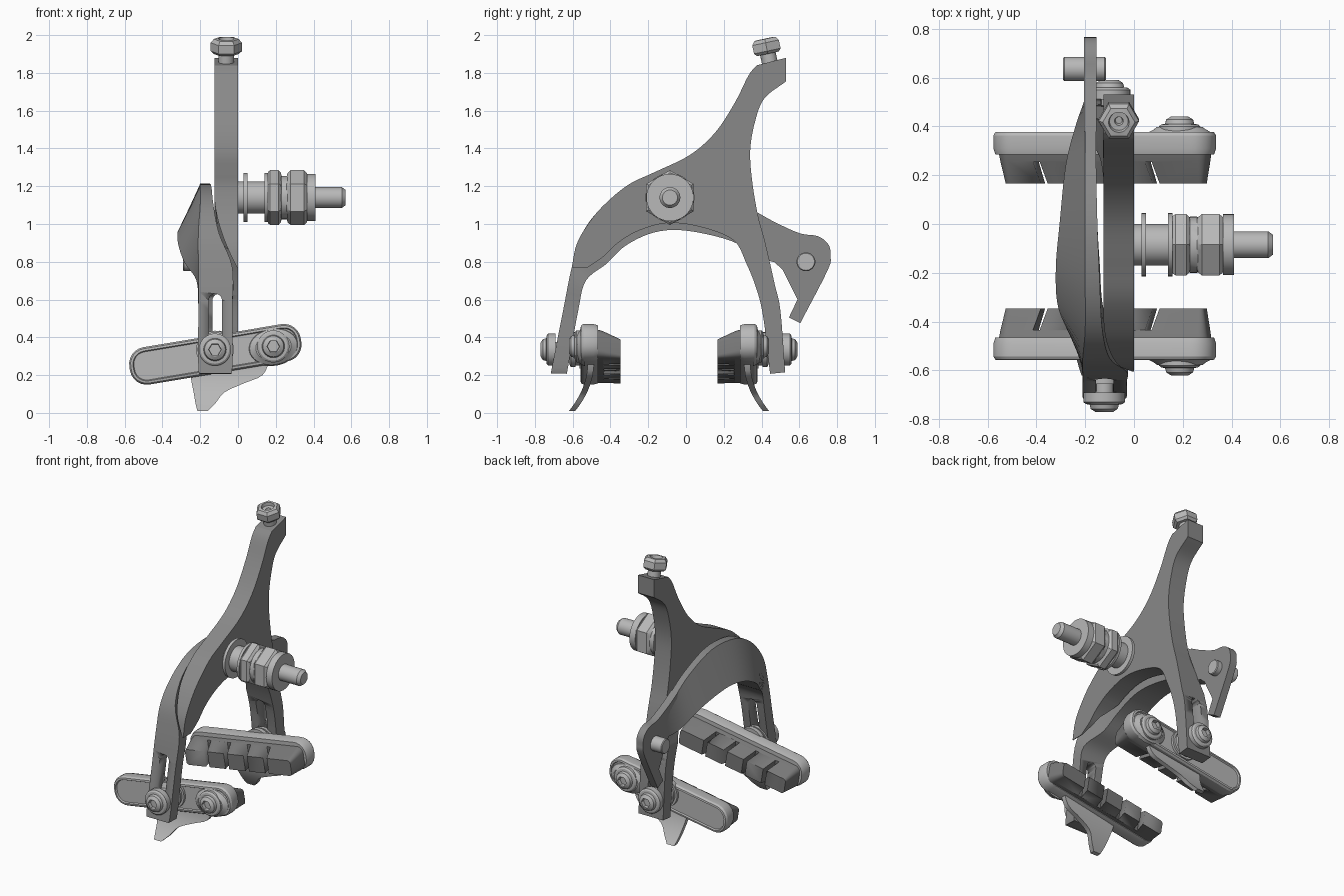
import bpy, bmesh, math
from mathutils import Matrix, Vector

if "Cube" in bpy.data.objects:
    bpy.data.objects.remove(bpy.data.objects["Cube"])


def material(name, value):
    m = bpy.data.materials.new(name)
    m.use_nodes = True
    m.diffuse_color = (value, value, value, 1)
    m.node_tree.nodes["Principled BSDF"].inputs["Base Color"].default_value = (value, value, value, 1)
    return m


DARK = material("dark anodised grey", 0.25)
STEEL = material("light steel grey", 0.48)
RUBBER = material("rubber grey", 0.19)
T = Matrix.Translation


def rot(deg, axis):
    return Matrix.Rotation(math.radians(deg), 4, axis)


def finish(name, bm, mat, matrix=Matrix()):
    bm.transform(matrix)
    bmesh.ops.recalc_face_normals(bm, faces=bm.faces)
    me = bpy.data.meshes.new(name)
    bm.to_mesh(me)
    bm.free()
    me.materials.append(mat)
    ob = bpy.data.objects.new(name, me)
    bpy.context.collection.objects.link(ob)
    bpy.ops.object.select_all(action='DESELECT')
    ob.select_set(True)
    bpy.context.view_layer.objects.active = ob
    bpy.ops.object.shade_smooth_by_angle(angle=math.radians(30))
    return ob


def loft(rings, bm=None):
    """Skin closed rings of points and cap both ends."""
    if bm is None:
        bm = bmesh.new()
    loops = [[bm.verts.new(p) for p in ring] for ring in rings]
    for a, b in zip(loops, loops[1:]):
        for i in range(len(a)):
            j = (i + 1) % len(a)
            bm.faces.new((a[i], a[j], b[j], b[i]))
    bm.faces.new(loops[0])
    bm.faces.new(loops[-1])
    return bm


def smooth(points, steps=5):
    """Spline through points of any dimension."""
    pts = [Vector(p) for p in points]
    pts = [2 * pts[0] - pts[1]] + pts + [2 * pts[-1] - pts[-2]]
    out = []
    for a, b, c, d in zip(pts, pts[1:], pts[2:], pts[3:]):
        for s in range(steps):
            t = s / steps
            out.append(0.5 * (2 * b + (c - a) * t + (2 * a - 5 * b + 4 * c - d) * t * t
                              + (3 * b - a - 3 * c + d) * t ** 3))
    return out + [pts[-2]]


def turned(name, profile, matrix, n=36):
    """Turn (radius, height) pairs about z; a negative radius makes a hexagon."""
    rings = []
    for r, h in profile:
        ring = []
        for i in range(n):
            a = 2 * math.pi * i / n
            k = abs(r)
            if r < 0:
                k *= math.cos(math.pi / 6) / math.cos(a % (math.pi / 3) - math.pi / 6)
            ring.append((k * math.cos(a), k * math.sin(a), h))
        rings.append(ring)
    return finish(name, loft(rings), STEEL, matrix)


def rounded(w, h, r, y, lift=0):
    """Rounded rectangle in the xz plane, w and h being half sizes."""
    ring = []
    for q, (sx, sz) in enumerate(((1, 1), (-1, 1), (-1, -1), (1, -1))):
        for s in range(7):
            a = math.pi / 2 * (q + s / 6)
            ring.append((sx * (w - r) + r * math.cos(a), y,
                         lift + sz * (h - r) + r * math.sin(a)))
    return ring


def cut(ob, bm):
    cutter = finish("cutter", bm, ob.data.materials[0])
    cutter.hide_render = True
    mod = ob.modifiers.new("cut", 'BOOLEAN')
    mod.operation, mod.solver, mod.object = 'DIFFERENCE', 'EXACT', cutter
    bpy.context.view_layer.objects.active = ob
    bpy.ops.object.modifier_apply(modifier="cut")
    bpy.data.objects.remove(cutter)


def slot(x, y):
    return loft([[(x + p[0], p[1], p[2]) for p in rounded(.035, .15, .034, y + dy, .48)]
                 for dy in (-.2, .2)])


# Lever arm: flat profile, thinned toward the front tip, widened in the rear leg
top = [(-.605, .77), (-.58, .89), (-.525, .99), (-.445, 1.09), (-.31, 1.205), (-.165, 1.275),
       (.02, 1.365), (.155, 1.485), (.26, 1.645), (.33, 1.785), (.375, 1.84)]
back = [(.53, 1.755), (.415, 1.665), (.365, 1.54), (.34, 1.39), (.35, 1.23), (.38, 1.05),
        (.42, .9), (.47, .68), (.5, .54), (.525, .215)]
under = [(.445, .207), (.41, .5), (.375, .65), (.32, .79), (.25, .915), (.075, .985),
         (-.1, 1.005), (-.25, .965), (-.36, .9), (-.44, .825), (-.52, .77)]
outline = smooth(top) + [Vector((.53, 1.88))] + smooth(back) + smooth(under)
bm = loft([[(x, p[0], p[1]) for p in outline] for x in (-.125, 0)])
for co, no in (((0, 0, .95), (0, 0, 1)), ((0, 0, .82), (0, 0, 1)), ((0, 0, .7), (0, 0, 1)),
               ((0, -.3, 0), (0, 1, 0)), ((0, -.4, 0), (0, 1, 0))):
    bmesh.ops.bisect_plane(bm, geom=bm.verts[:] + bm.edges[:] + bm.faces[:],
                           plane_co=co, plane_no=no)
for v in bm.verts:
    if v.co.x < -.06:
        if v.co.y < -.3:
            thin = min(1, max(0, (1.15 - v.co.z) / .38)) ** 1.7
            v.co.x += .12 * thin * min(1, (-.3 - v.co.y) / .1)
        elif v.co.y > .2 and v.co.z < .95:
            v.co.x -= .065 * min(1, (.95 - v.co.z) / .25)
cut(finish("lever_arm", bm, DARK), slot(-.1, .45))

# Curved arm: outer y z, inner y z, outer left x, inner left x, right x
stations = [(-.715, .215, -.63, .207, -.195, -.195, -.045),
            (-.71, .24, -.625, .24, -.21, -.21, -.03),
            (-.65, .545, -.57, .545, -.21, -.21, -.03),
            (-.605, .77, -.53, .7, -.21, -.22, -.03),
            (-.55, .95, -.42, .79, -.21, -.28, -.1),
            (-.43, 1.1, -.32, .885, -.2, -.315, -.13),
            (-.25, 1.19, -.17, .955, -.2, -.32, -.14),
            (0, 1.21, 0, .965, -.2, -.305, -.15),
            (.25, 1.13, .24, .91, -.2, -.28, -.155),
            (.42, 1.03, .4, .82, -.2, -.24, -.155),
            (.54, .975, .5, .79, -.2, -.205, -.155)]
bm = loft([[(s[6], s[0], s[1]), (s[4], s[0], s[1]), (s[5], s[2], s[3]), (s[6], s[2], s[3])]
           for s in smooth(stations)])
cut(finish("curved_arm", bm, DARK), slot(-.12, -.62))

# Cable bracket and its clamp bolt
edge = smooth([(.38, 1.06), (.48, 1.005), (.605, .95), (.7, .935), (.755, .89), (.765, .83),
               (.75, .755), (.605, .475)], 4)
edge += [Vector(p) for p in ((.545, .505), (.59, .6), (.51, .76), (.42, .84))]
finish("cable_bracket", loft([[(x, p[0], p[1]) for p in edge] for x in (-.205, -.153)]), DARK)
turned("cable_bolt", [(.045, 0), (.05, .005), (.05, .17), (.045, .175)],
       T((-.29, .635, .8)) @ rot(90, 'Y'))

# Centre pivot: spacer, washers, nuts and stud
turned("pivot_bolt",
       [(.085, -.01), (.085, .03), (.13, .03), (.13, .05), (.085, .05), (.085, .14),
        (.13, .14), (.13, .158), (-.135, .158), (-.145, .17), (-.145, .215), (-.13, .228),
        (.115, .23), (.115, .258), (-.13, .262), (-.145, .278), (-.145, .35), (-.13, .365),
        (.125, .365), (.125, .41), (.055, .41), (.055, .55), (.04, .57)],
       T((0, -.085, 1.14)) @ rot(90, 'Y'))

# Cable adjuster on top of the lever
turned("cable_adjuster",
       [(.042, -.02), (.042, .05), (-.068, .05), (-.083, .065), (-.083, .11), (-.066, .13),
        (.042, .132), (.038, .11), (.018, .108), (.014, .09)],
       T((-.062, .444, 1.852)) @ rot(12, 'X'))

# Brake shoes: the front set, mirrored across the pivot for the rear
flip = T((0, -.18, 0)) @ Matrix.Scale(-1, 4, (0, 1, 0))
outward = rot(90, 'X')
head = [(.085, 0), (.085, .04), (.075, .048), (.06, .05), (.055, .068), (.036, .08),
        (-.034, .08), (-.032, .055)]
for side, place, leg_x in (("front", Matrix(), -.122), ("rear", flip, -.1)):
    tilt = place @ T((-.12, 0, .31)) @ rot(-9.5, 'Y')
    finish(side + "_shoe", loft([rounded(.435, .075, .065, -.548), rounded(.44, .08, .07, -.558),
                                 rounded(.452, .092, .082, -.556), rounded(.46, .1, .09, -.543),
                                 rounded(.46, .1, .09, -.49), rounded(.452, .092, .082, -.465)]),
           STEEL, tilt)
    # Rubber block with slanted cross grooves
    pad = finish(side + "_pad", loft([rounded(.435, .077, .04, -.47, -.01),
                                      rounded(.43, .073, .035, -.44, -.015),
                                      rounded(.412, .052, .02, -.346, -.038)]), RUBBER)
    grooves = bmesh.new()
    for i in range(4):
        x = -.275 + .155 * i
        loft([[(x + shift + dx, y, z)
               for dx, z in ((-.014, -.2), (.014, -.2), (.014, .2), (-.014, .2))]
              for y, shift in ((-.435, 0), (-.3, .04))], grooves)
    cut(pad, grooves)
    pad.data.transform(tilt)
    if side == "rear":
        pad.data.flip_normals()
    # Guide fin curling outward under the shoe
    rows = smooth([(.28, -.25, .17), (.2, -.25, .13), (.16, -.245, .04), (.11, -.235, -.07),
                   (.05, -.225, -.12), (.01, -.215, -.16)], 3)
    fin = []
    for z, x0, x1 in rows:
        y = -.505 - .1 * max(0, (.28 - z) / .27) ** 2.2
        fin.append([(x0, y - .015, z), (x1, y - .015, z), (x1, y + .018, z), (x0, y + .018, z)])
    finish(side + "_fin", loft(fin), STEEL, place)
    # Pad bolt on its raised oval seat
    turned(side + "_pad_bolt_seat", [(.1, -.02), (.094, .002), (.08, .012), (.07, .022)],
           tilt @ T((.31, -.555, -.012)) @ Matrix.Scale(1.35, 4, (1, 0, 0)) @ outward)
    turned(side + "_pad_bolt", head, place @ T((.187, -.54, .352)) @ outward)
    # Mounting bolt and stacked washers through the leg
    turned(side + "_leg_bolt", [(.04, -.12), (.04, 0)] + head,
           place @ T((leg_x, -.69, .335)) @ outward)
    turned(side + "_leg_washers", [(.1, 0), (.1, .03), (.085, .03), (.085, .05), (.092, .05),
                                   (.092, .075), (.06, .09), (.06, .12)],
           place @ T((leg_x, -.535, .335)) @ outward)
